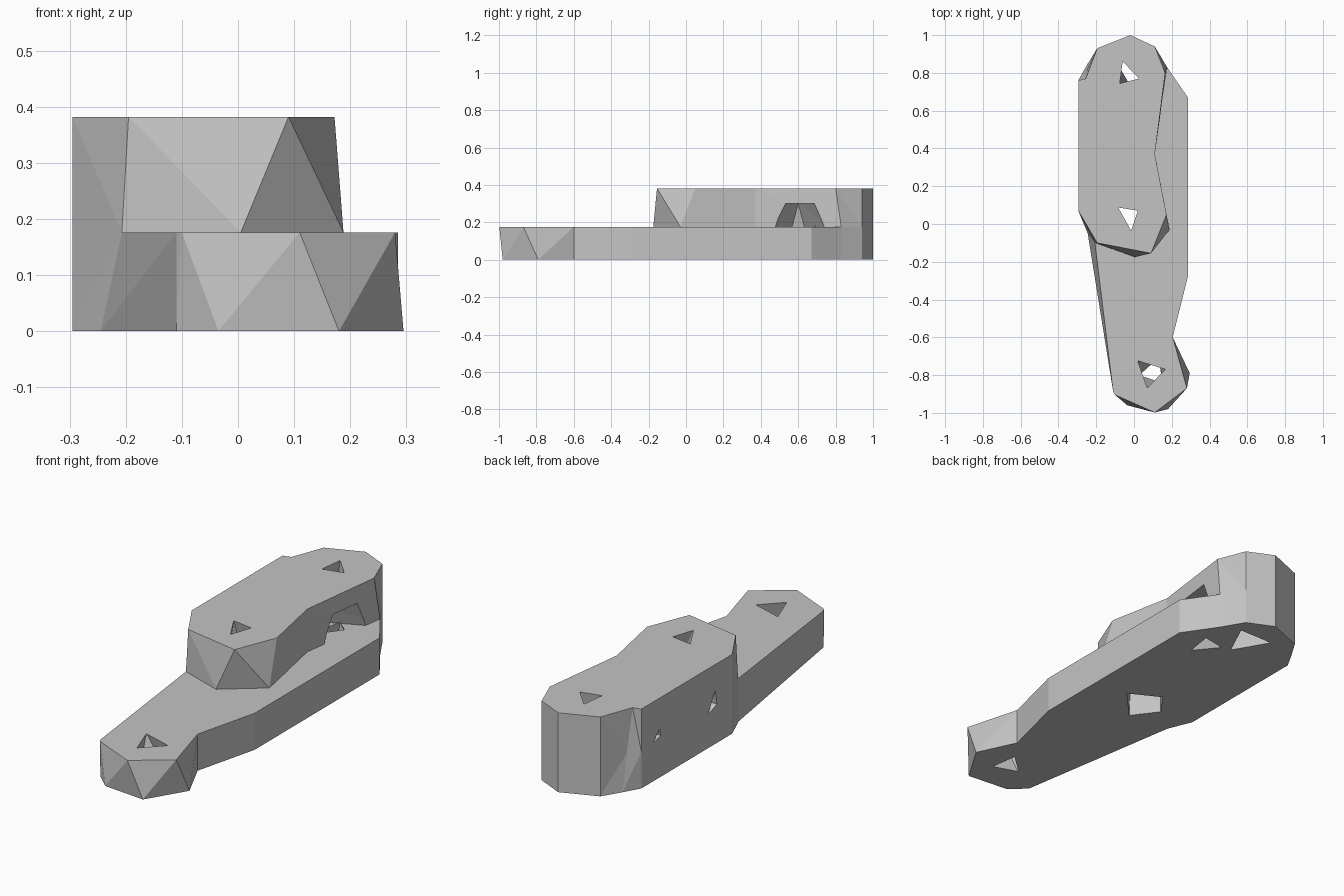
import bpy, bmesh

cube = bpy.data.objects.get("Cube")
if cube:
    bpy.data.objects.remove(cube, do_unlink=True)

# single matte grey
grey = bpy.data.materials.new("matte grey")
grey.use_nodes = True
colour = (0.55, 0.55, 0.55, 1)
grey.diffuse_color = colour
grey.node_tree.nodes["Principled BSDF"].inputs["Base Color"].default_value = colour


def finish(name, bm):
    bmesh.ops.recalc_face_normals(bm, faces=bm.faces)
    mesh = bpy.data.meshes.new(name)
    bm.to_mesh(mesh)
    bm.free()
    mesh.materials.append(grey)
    obj = bpy.data.objects.new(name, mesh)
    bpy.context.collection.objects.link(obj)
    return obj


def loft(name, low, high, z0, z1, lean):
    """Prism between two outlines; lean picks the diagonal of twisted sides."""
    bm = bmesh.new()
    b = [bm.verts.new((x, y, z0)) for x, y in low]
    t = [bm.verts.new((x, y, z1)) for x, y in high]
    bm.faces.new(b[::-1])
    bm.faces.new(t)
    n = len(b)
    for i in range(n):
        j = (i + 1) % n
        if low[i] == high[i] and low[j] == high[j]:
            bm.faces.new((b[i], b[j], t[j], t[i]))
        elif lean:
            bm.faces.new((b[i], b[j], t[i]))
            bm.faces.new((b[j], t[j], t[i]))
        else:
            bm.faces.new((b[i], b[j], t[j]))
            bm.faces.new((b[i], t[j], t[i]))
    return finish(name, bm)


def hull(name, points):
    bm = bmesh.new()
    for p in points:
        bm.verts.new(p)
    bmesh.ops.convex_hull(bm, input=bm.verts)
    obj = finish(name, bm)
    obj.hide_render = True
    return obj


def combine(obj, other, operation):
    mod = obj.modifiers.new(operation.lower(), "BOOLEAN")
    mod.operation = operation
    mod.solver = "EXACT"
    mod.object = other
    bpy.context.view_layer.objects.active = obj
    bpy.ops.object.modifier_apply(modifier=mod.name)
    bpy.data.objects.remove(other, do_unlink=True)


def at(z, points):
    return [(x, y, z) for x, y in points]


step, top = 0.176, 0.382

# rounded back end shared by both levels
back = [(0.11, 0.94), (-0.02, 1.0), (-0.195, 0.93)]
wall = [(-0.295, 0.76), (-0.295, 0.07)]

# lower arm
right_side = [(0.205, -0.6), (0.285, -0.28), (0.285, 0.67)]
lower_foot = ([(-0.11, -0.89), (-0.035, -0.96), (0.18, -0.98), (0.295, -0.79)] + right_side
              + [(0.175, 0.83)] + back + [(-0.25, 0.84)] + wall + [(-0.245, -0.05)])
lower_top = ([(-0.11, -0.89), (-0.1, -0.905), (0.11, -0.998), (0.28, -0.87)] + right_side
             + [(0.175, 0.83)] + back + [(-0.252, 0.81)] + wall + [(-0.207, -0.1)])
body = loft("lever_body", lower_foot, lower_top, 0, step, False)

# upper block
upper_foot = ([(-0.207, -0.1), (0.005, -0.175), (0.188, -0.03), (0.11, 0.37), (0.175, 0.83)]
              + back + [(-0.252, 0.81)] + wall)
upper_top = ([(-0.195, -0.1), (0.09, -0.155), (0.172, 0.05), (0.11, 0.37), (0.165, 0.8)]
             + back + [(-0.255, 0.77)] + wall)
block = loft("upper_block", upper_foot, upper_top, step, top, True)

# side pocket under the upper block
pocket = hull("pocket_cutter",
              at(0.15, [(0.3, 0.39), (0.3, 0.81), (-0.08, 0.56), (-0.08, 0.64)])
              + at(0.3, [(0.3, 0.47), (0.3, 0.75), (-0.05, 0.6)]))
combine(block, pocket, "DIFFERENCE")
combine(body, block, "UNION")

# through holes: bottom outline, top outline, top height
holes = [
    ([(0.0, 0.7), (0.08, 0.87), (-0.1, 0.87)],
     [(-0.06, 0.86), (0.025, 0.77), (-0.075, 0.745)], top),
    ([(0.11, 0.08), (-0.04, 0.16), (-0.12, 0.05), (-0.03, -0.07)],
     [(-0.083, 0.087), (0.02, 0.07), (-0.015, -0.035)], top),
    ([(0.15, -0.84), (0.13, -0.71), (0.03, -0.8)],
     [(0.02, -0.725), (0.165, -0.77), (0.07, -0.867)], step),
    ([(0.14, 0.58), (0.16, 0.71), (0.05, 0.69)],
     [(0.02, 0.53), (0.11, 0.65), (0.05, 0.7)], step),
]
for low, high, z in holes:
    combine(body, hull("hole_cutter", at(-0.003, low) + at(z + 0.003, high)), "DIFFERENCE")

# small tapered holes in the long wall
for y, z, w, h in [(0.22, 0.21, 0.035, 0.05), (0.64, 0.21, 0.03, 0.025)]:
    cutter = hull("side_hole_cutter",
                  [(-0.3, y + w, z - h), (-0.3, y - w, z - h * 0.5),
                   (-0.3, y - w * 0.6, z + h), (-0.17, y, z)])
    combine(body, cutter, "DIFFERENCE")

# one material slot, flat facets
body.data.materials.clear()
body.data.materials.append(grey)
for poly in body.data.polygons:
    poly.material_index = 0
    poly.use_smooth = False
